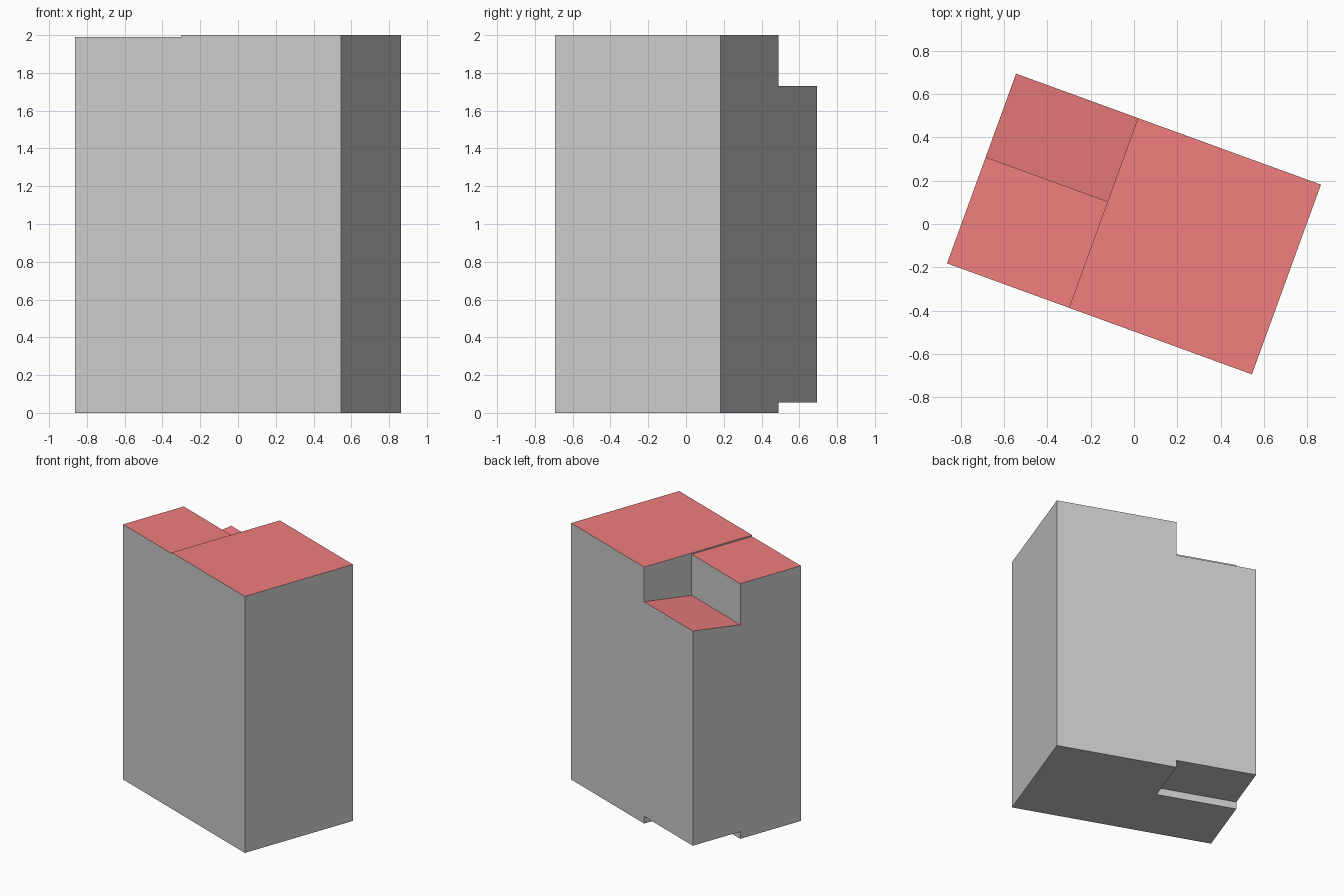
import bpy, bmesh, math

if "Cube" in bpy.data.objects:
    bpy.data.objects.remove(bpy.data.objects["Cube"])

TURN = math.radians(-20)
HALF_U, HALF_V = 0.749, 0.466      # half length and half width of the block
SPLIT_U, SPLIT_V = -0.15, 0.056    # lines dividing the roof
OUT = 1.0                          # cutters reach past the block


def prism(name, profile, u0, u1):
    """Extrude a (v, z) profile from u0 to u1, then turn it with the block."""
    bm = bmesh.new()
    face = bm.faces.new([bm.verts.new((u0, v, z)) for v, z in profile])
    ext = bmesh.ops.extrude_face_region(bm, geom=[face])
    new = [e for e in ext["geom"] if isinstance(e, bmesh.types.BMVert)]
    bmesh.ops.translate(bm, verts=new, vec=(u1 - u0, 0, 0))
    bmesh.ops.recalc_face_normals(bm, faces=bm.faces)
    mesh = bpy.data.meshes.new(name)
    bm.to_mesh(mesh)
    bm.free()
    obj = bpy.data.objects.new(name, mesh)
    obj.rotation_euler.z = TURN
    bpy.context.collection.objects.link(obj)
    return obj


def rect(v0, v1, z0, z1):
    return [(v0, z0), (v1, z0), (v1, z1), (v0, z1)]


# Main block
building = prism("building", rect(-HALF_V, HALF_V, 0, 2), -HALF_U, HALF_U)

# Slightly lower roof, terrace with a sloping floor, shallow recess underneath
slope = (1.73 - 1.67) / (HALF_V - SPLIT_V)
terrace = [(SPLIT_V, 1.67), (OUT, 1.67 + slope * (OUT - SPLIT_V)),
           (OUT, 3), (SPLIT_V, 3)]
cuts = {
    "lower_roof_cutter": rect(-OUT, OUT, 1.99, 3),
    "terrace_cutter": terrace,
    "underside_cutter": rect(SPLIT_V, OUT, -1, 0.056),
}
bpy.context.view_layer.objects.active = building
for name, profile in cuts.items():
    cutter = prism(name, profile, -2, SPLIT_U)
    mod = building.modifiers.new(name, "BOOLEAN")
    mod.operation = "DIFFERENCE"
    mod.solver = "EXACT"
    mod.object = cutter
    bpy.ops.object.modifier_apply(modifier=name)
    bpy.data.objects.remove(cutter)

# Grey walls, red upward-facing roofs
walls = bpy.data.materials.new("wall_grey")
roof = bpy.data.materials.new("roof_red")
roof.diffuse_color = (0.87, 0.21, 0.21, 1)
roof.use_nodes = True
roof.node_tree.nodes["Principled BSDF"].inputs["Base Color"].default_value = roof.diffuse_color
building.data.materials.clear()
building.data.materials.append(walls)
building.data.materials.append(roof)
for poly in building.data.polygons:
    poly.material_index = 1 if poly.normal.z > 0.5 else 0
